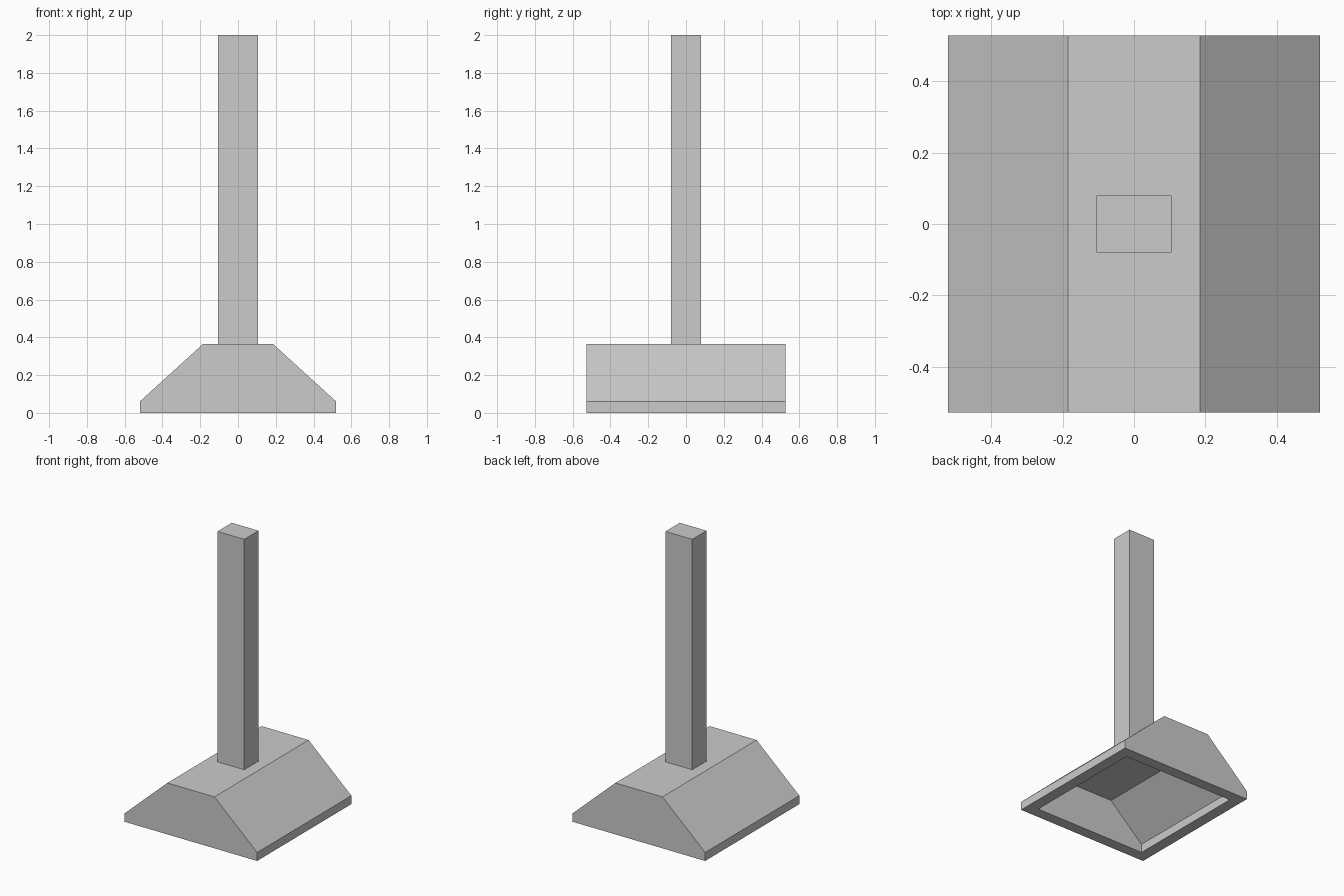
import bpy
import bmesh

cube = bpy.data.objects.get("Cube")
if cube:
    bpy.data.objects.remove(cube, do_unlink=True)

# Single grey metal
metal = bpy.data.materials.new("light grey metal")
metal.use_nodes = True
grey = (0.6, 0.6, 0.6, 1)
metal.diffuse_color = grey
metal.node_tree.nodes["Principled BSDF"].inputs["Base Color"].default_value = grey


def add_object(name, bm):
    bmesh.ops.recalc_face_normals(bm, faces=bm.faces[:])
    mesh = bpy.data.meshes.new(name)
    bm.to_mesh(mesh)
    bm.free()
    mesh.materials.append(metal)
    obj = bpy.data.objects.new(name, mesh)
    bpy.context.collection.objects.link(obj)
    return obj


def profile_loops(bm, half_profile, depth):
    """Mirror a half profile in x and place it at the front and back."""
    outline = half_profile + [(-x, z) for x, z in reversed(half_profile)]
    return [[bm.verts.new((x, y, z)) for x, z in outline] for y in (-depth, depth)]


def shell(bm, half_profile, depth):
    """Extruded profile, open underneath; returns its bottom corners in order."""
    front, back = profile_loops(bm, half_profile, depth)
    bm.faces.new(front)
    bm.faces.new(back)
    for i in range(len(front) - 1):
        bm.faces.new((front[i], front[i + 1], back[i + 1], back[i]))
    return [front[0], back[0], back[-1], front[-1]]


# Hollow hood: outer and inner shells joined by a flat rim underneath
bm = bmesh.new()
outer = shell(bm, [(0.52, 0), (0.52, 0.06), (0.185, 0.365)], 0.528)
inner = shell(bm, [(0.44, 0), (0.44, 0.06), (0.18, 0.295)], 0.448)
for i in range(4):
    j = (i + 1) % 4
    bm.faces.new((outer[i], outer[j], inner[j], inner[i]))
add_object("hood", bm)

# Chimney duct standing on the hood
bm = bmesh.new()
bmesh.ops.create_cube(bm, size=1)
bmesh.ops.scale(bm, vec=(0.21, 0.16, 1.635), verts=bm.verts)
bmesh.ops.translate(bm, vec=(0, 0, 1.1825), verts=bm.verts)
add_object("chimney", bm)
